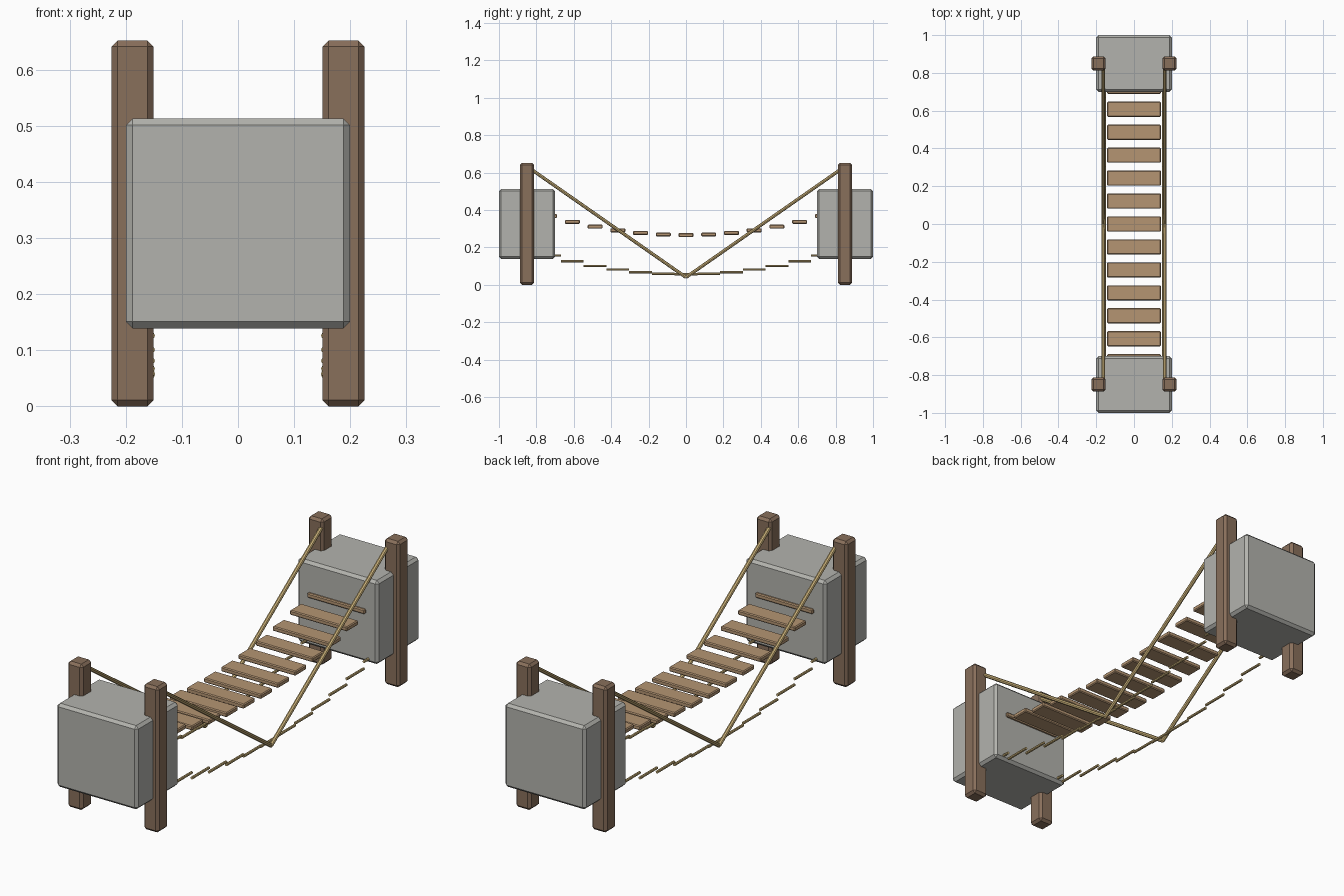
import bpy
from mathutils import Vector

cube = bpy.data.objects.get("Cube")
if cube:
    bpy.data.objects.remove(cube, do_unlink=True)


def material(name, rgb):
    mat = bpy.data.materials.new(name)
    mat.use_nodes = True
    color = (*rgb, 1)
    mat.diffuse_color = color
    mat.node_tree.nodes["Principled BSDF"].inputs["Base Color"].default_value = color
    return mat


STONE = material("grey stone", (0.45, 0.45, 0.42))
POST = material("dark wood", (0.25, 0.16, 0.105))
PLANK = material("light wood", (0.46, 0.30, 0.17))
ROPE = material("straw rope", (0.62, 0.46, 0.20))


def box(name, center, size, chamfer, mat):
    bpy.ops.mesh.primitive_cube_add(size=1, location=center)
    ob = bpy.context.object
    ob.name = name
    ob.scale = size
    bpy.ops.object.transform_apply(location=False, rotation=False, scale=True)
    bevel = ob.modifiers.new("chamfer", 'BEVEL')
    bevel.width = chamfer
    bevel.segments = 1
    ob.data.materials.append(mat)


def rod(name, start, end, radius, mat):
    a, b = Vector(start), Vector(end)
    bpy.ops.mesh.primitive_cylinder_add(
        vertices=8, radius=radius, depth=(b - a).length, location=(a + b) / 2)
    ob = bpy.context.object
    ob.name = name
    ob.rotation_euler = (b - a).to_track_quat('Z', 'Y').to_euler()
    ob.data.materials.append(mat)
    bpy.ops.object.shade_smooth_by_angle()


# Stone anchor blocks and posts at both ends
for end, sy in (("front", -1), ("back", 1)):
    box(f"{end}_anchor_block", (0, sy * 0.85, 0.326), (0.4, 0.3, 0.374), 0.012, STONE)
    for side, sx in (("left", 1), ("right", -1)):
        box(f"{end}_{side}_post", (sx * 0.188, sy * 0.85, 0.326),
            (0.075, 0.075, 0.652), 0.011, POST)
        # Handrail rope running down to the middle
        rod(f"{end}_{side}_handrail", (sx * 0.163, sy * 0.85, 0.633),
            (sx * 0.163, 0, 0.04), 0.009, ROPE)

# Sagging planks, with a stepped rope segment below each edge
SPACING = 0.1215
for i in range(-6, 7):
    y = i * SPACING
    z = 0.266 + 0.19 * y * y
    box(f"plank_{i + 7}", (0, y, z), (0.284, 0.08, 0.021), 0.004, PLANK)
    for side, sx in (("left", 1), ("right", -1)):
        rod(f"{side}_lower_rope_{i + 7}", (sx * 0.154, y - SPACING / 2, z - 0.21),
            (sx * 0.154, y + SPACING / 2, z - 0.21), 0.006, ROPE)
